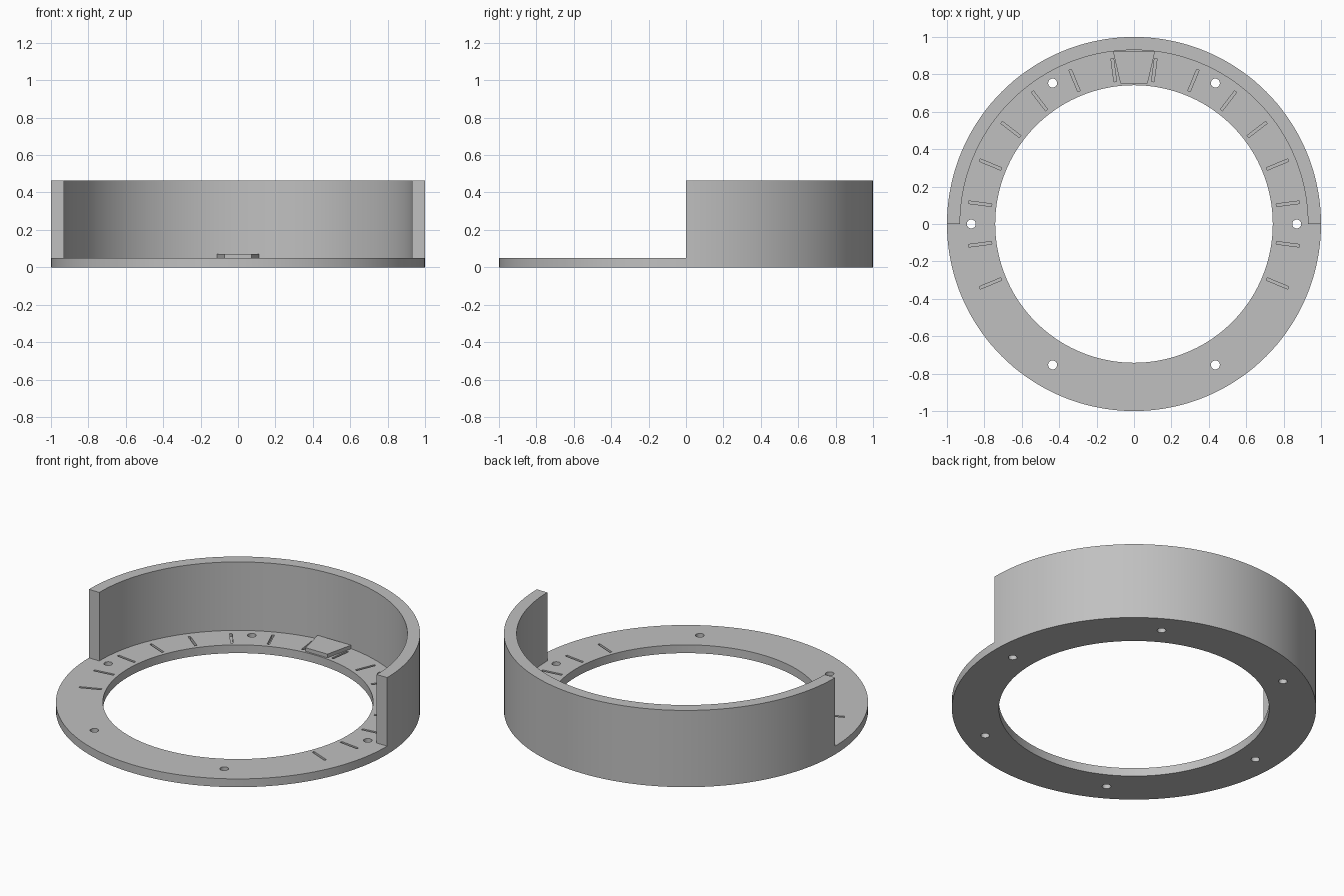
import bpy, bmesh
from math import cos, sin, pi, radians
from mathutils import Matrix

cube = bpy.data.objects.get("Cube")
if cube:
    bpy.data.objects.remove(cube)

R_IN, R_WALL, R_OUT = 0.742, 0.93, 1.0
PLATE, TOP, SEGS = 0.05, 0.465, 144

grey = bpy.data.materials.new("plain grey")
grey.use_nodes = True
colour = (0.53, 0.53, 0.53, 1)
grey.diffuse_color = colour
grey.node_tree.nodes["Principled BSDF"].inputs["Base Color"].default_value = colour


def make_object(name, bm):
    bmesh.ops.recalc_face_normals(bm, faces=bm.faces)
    mesh = bpy.data.meshes.new(name)
    bm.to_mesh(mesh)
    bm.free()
    mesh.materials.append(grey)
    obj = bpy.data.objects.new(name, mesh)
    bpy.context.collection.objects.link(obj)
    return obj


# Flat ring with a tall wall around its back half, swept as one solid
profile = [(R_IN, 0), (R_OUT, 0), (R_OUT, PLATE), (R_OUT, TOP),
           (R_WALL, TOP), (R_WALL, PLATE), (R_IN, PLATE)]
wall_loop = [0, 1, 2, 3, 4, 5, 6]
flat_loop = [0, 1, 2, 5, 6]
bm = bmesh.new()
rings = []
for i in range(SEGS):
    a = 2 * pi * i / SEGS
    back = i <= SEGS // 2
    rings.append([bm.verts.new((r * cos(a), r * sin(a), z))
                  if back or k in flat_loop else None
                  for k, (r, z) in enumerate(profile)])
for i in range(SEGS):
    p, q = rings[i], rings[(i + 1) % SEGS]
    loop = wall_loop if i < SEGS // 2 else flat_loop
    for a, b in zip(loop, loop[1:] + loop[:1]):
        bm.faces.new((p[a], p[b], q[b], q[a]))
for end in (rings[0], rings[SEGS // 2]):
    bm.faces.new(end[2:6])
ring = make_object("ring_with_back_wall", bm)

# Cutters: six through holes and sixteen shallow radial slots
bm = bmesh.new()
for k in range(6):
    a = radians(60 * k)
    bmesh.ops.create_cone(bm, cap_ends=True, segments=24, radius1=0.024,
                          radius2=0.024, depth=0.3,
                          matrix=Matrix.Translation((0.87 * cos(a), 0.87 * sin(a), 0)))
for k in range(16):
    turn = Matrix.Rotation(radians(-22.5 + 15 * k), 4, 'Z')
    place = Matrix.Translation((0.83, 0, PLATE + 0.005))
    bmesh.ops.create_cube(bm, size=1, matrix=turn @ place @ Matrix.Diagonal((0.125, 0.014, 0.05, 1)))
cutter = make_object("hole_and_slot_cutter", bm)
cutter.hide_render = True
cutter.hide_set(True)

cut = ring.modifiers.new("cut", 'BOOLEAN')
cut.operation = 'DIFFERENCE'
cut.solver = 'EXACT'
cut.object = cutter
bpy.context.view_layer.objects.active = ring
ring.select_set(True)
bpy.ops.object.modifier_apply(modifier=cut.name)
bpy.data.objects.remove(cutter)
bpy.ops.object.shade_smooth_by_angle(angle=radians(30))

# Low tapered block at the middle of the back
bm = bmesh.new()
outline = [(-0.073, 0.752), (0.073, 0.752), (0.112, 0.922), (-0.112, 0.922)]
base = bm.faces.new([bm.verts.new((x, y, PLATE)) for x, y in outline])
lifted = bmesh.ops.extrude_face_region(bm, geom=[base])["geom"]
bmesh.ops.translate(bm, vec=(0, 0, 0.022),
                    verts=[v for v in lifted if isinstance(v, bmesh.types.BMVert)])
make_object("back_block", bm)
